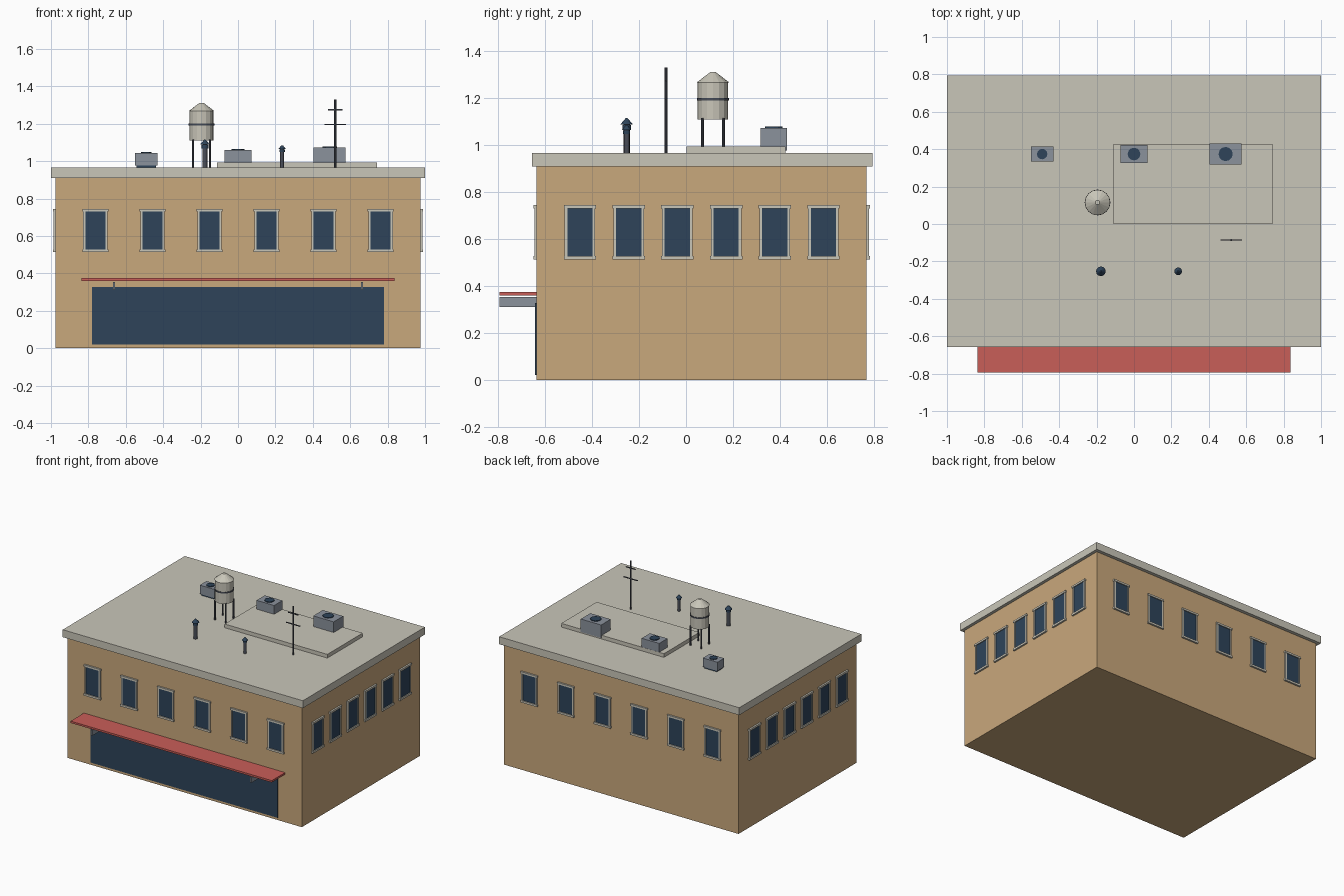
import bpy, bmesh, math
from mathutils import Matrix, Vector

if "Cube" in bpy.data.objects:
    bpy.data.objects.remove(bpy.data.objects["Cube"])


def mat(name, r, g, b):
    lin = [((c / 255 + 0.055) / 1.055) ** 2.4 for c in (r, g, b)]
    m = bpy.data.materials.new(name)
    m.diffuse_color = (*lin, 1)
    m.use_nodes = True
    m.node_tree.nodes["Principled BSDF"].inputs["Base Color"].default_value = m.diffuse_color
    return m


TAN = mat("tan_wall", 201, 168, 124)
STONE = mat("pale_stone", 201, 198, 185)
GLASS = mat("dark_blue", 46, 68, 90)
RED = mat("awning_red", 201, 94, 88)
GREY = mat("metal_grey", 139, 146, 156)
DARK = mat("dark_grey", 74, 78, 88)


def box(bm, x0, x1, y0, y1, z0, z1, M=Matrix()):
    size = Matrix.Diagonal((x1 - x0, y1 - y0, z1 - z0, 1))
    mid = Matrix.Translation(((x0 + x1) / 2, (y0 + y1) / 2, (z0 + z1) / 2))
    bmesh.ops.create_cube(bm, size=1, matrix=M @ mid @ size)


def cone(bm, x, y, z0, z1, r0, r1, n=12):
    bmesh.ops.create_cone(bm, cap_ends=True, segments=n, radius1=r0, radius2=r1,
                          depth=z1 - z0, matrix=Matrix.Translation((x, y, (z0 + z1) / 2)))


def finish(name, bm, material):
    me = bpy.data.meshes.new(name)
    bm.to_mesh(me)
    bm.free()
    me.materials.append(material)
    ob = bpy.data.objects.new(name, me)
    bpy.context.collection.objects.link(ob)
    return ob


def box_part(name, material, *dims):
    bm = bmesh.new()
    box(bm, *dims)
    return finish(name, bm, material)


def cone_part(name, material, *rings, n=12):
    bm = bmesh.new()
    for r in rings:
        cone(bm, *r, n=n)
    return finish(name, bm, material)


ROOF = 0.966
CY = 0.067            # centre of the building in y
HX, HY = 0.977, 0.703  # half sizes of the walls

# Main volume and roof
box_part("walls", TAN, -HX, HX, CY - HY, CY + HY, 0, 0.915)
box_part("roof_slab", STONE, -1, 1, -0.657, 0.795, 0.91, ROOF)
box_part("roof_deck", STONE, -0.113, 0.742, 0.003, 0.424, ROOF - 0.005, 0.994)

# Six windows on every wall, built facing -y and turned about the centre
for side, angle, dist, step in (("front", 0, HY, 0.305), ("right", 90, HX, 0.2075),
                                ("back", 180, HY, 0.305), ("left", 270, HX, 0.2075)):
    M = Matrix.Translation((0, CY, 0)) @ Matrix.Rotation(math.radians(angle), 4, 'Z')
    panes, frames = bmesh.new(), bmesh.new()
    for i in range(6):
        u = (i - 2.5) * step
        box(panes, u - 0.057, u + 0.057, -dist - 0.006, -dist + 0.002, 0.52, 0.738, M)
        for s in (-1, 1):
            a, b = sorted((u + s * 0.054, u + s * 0.065))
            box(frames, a, b, -dist - 0.010, -dist + 0.002, 0.52, 0.738, M)
        for z0, z1 in ((0.513, 0.528), (0.731, 0.745)):
            box(frames, u - 0.069, u + 0.069, -dist - 0.013, -dist + 0.002, z0, z1, M)
    finish(side + "_window_panes", panes, GLASS)
    finish(side + "_window_frames", frames, STONE)

# Shop front, awning and its brackets
FRONT = CY - HY
box_part("shop_glass", GLASS, -0.78, 0.78, FRONT - 0.007, FRONT + 0.002, 0.02, 0.328)
box_part("awning", RED, -0.838, 0.838, -0.795, FRONT + 0.002, 0.36, 0.374)
bm = bmesh.new()
for x in (-0.663, 0.663):
    box(bm, x - 0.005, x + 0.005, -0.794, FRONT + 0.002, 0.311, 0.353)
finish("awning_brackets", bm, GREY)

# Rooftop cooling units: centre, half sizes, top, fan radius
for i, (x, y, hx, hy, top, r) in enumerate(((-0.491, 0.374, 0.061, 0.040, 1.043, 0.028),
                                            (0.0, 0.374, 0.073, 0.049, 1.060, 0.034),
                                            (0.490, 0.374, 0.085, 0.057, 1.074, 0.038)), 1):
    box_part(f"cooling_unit_{i}", GREY, x - hx, x + hx, y - hy, y + hy, 0.977, top)
    box_part(f"cooling_unit_base_{i}", GLASS, x - hx * .85, x + hx * .85,
             y - hy * .85, y + hy * .85, ROOF - 0.002, 0.979)
    cone_part(f"cooling_fan_{i}", GLASS, (x, y, top - 0.002, top + 0.005, r, r))

# Water tank on four legs
TX, TY = -0.195, 0.115
cone_part("water_tank", STONE, (TX, TY, 1.11, 1.268, 0.065, 0.065),
          (TX, TY, 1.268, 1.311, 0.068, 0.012), n=16)
cone_part("tank_band", DARK, (TX, TY, 1.19, 1.20, 0.069, 0.069), n=16)
cone_part("tank_legs", DARK, *[(TX + a * 0.045, TY + b * 0.045, ROOF - 0.002, 1.115, 0.006, 0.006)
                               for a in (-1, 1) for b in (-1, 1)], n=8)

# Vent pipes with collar and conical cap
for i, (x, top, s) in enumerate(((-0.177, 1.115, 1.0), (0.236, 1.085, 0.8)), 1):
    y = -0.253
    cone_part(f"vent_pipe_{i}", DARK, (x, y, ROOF - 0.002, top - 0.025 * s, 0.014 * s, 0.014 * s))
    cone_part(f"vent_cap_{i}", GLASS, (x, y, top - 0.026 * s, top, 0.026 * s, 0.004),
              (x, y, top - 0.046 * s, top - 0.029 * s, 0.018 * s, 0.018 * s))

# Antenna mast with two crossbars
AX, AY = 0.52, -0.085
cone_part("antenna_mast", DARK, (AX, AY, ROOF - 0.002, 1.33, 0.006, 0.006), n=8)
bm = bmesh.new()
for z, h in ((1.195, 0.058), (1.275, 0.04)):
    box(bm, AX - h, AX + h, AY - 0.003, AY + 0.003, z - 0.003, z + 0.003)
finish("antenna_crossbars", bm, DARK)
